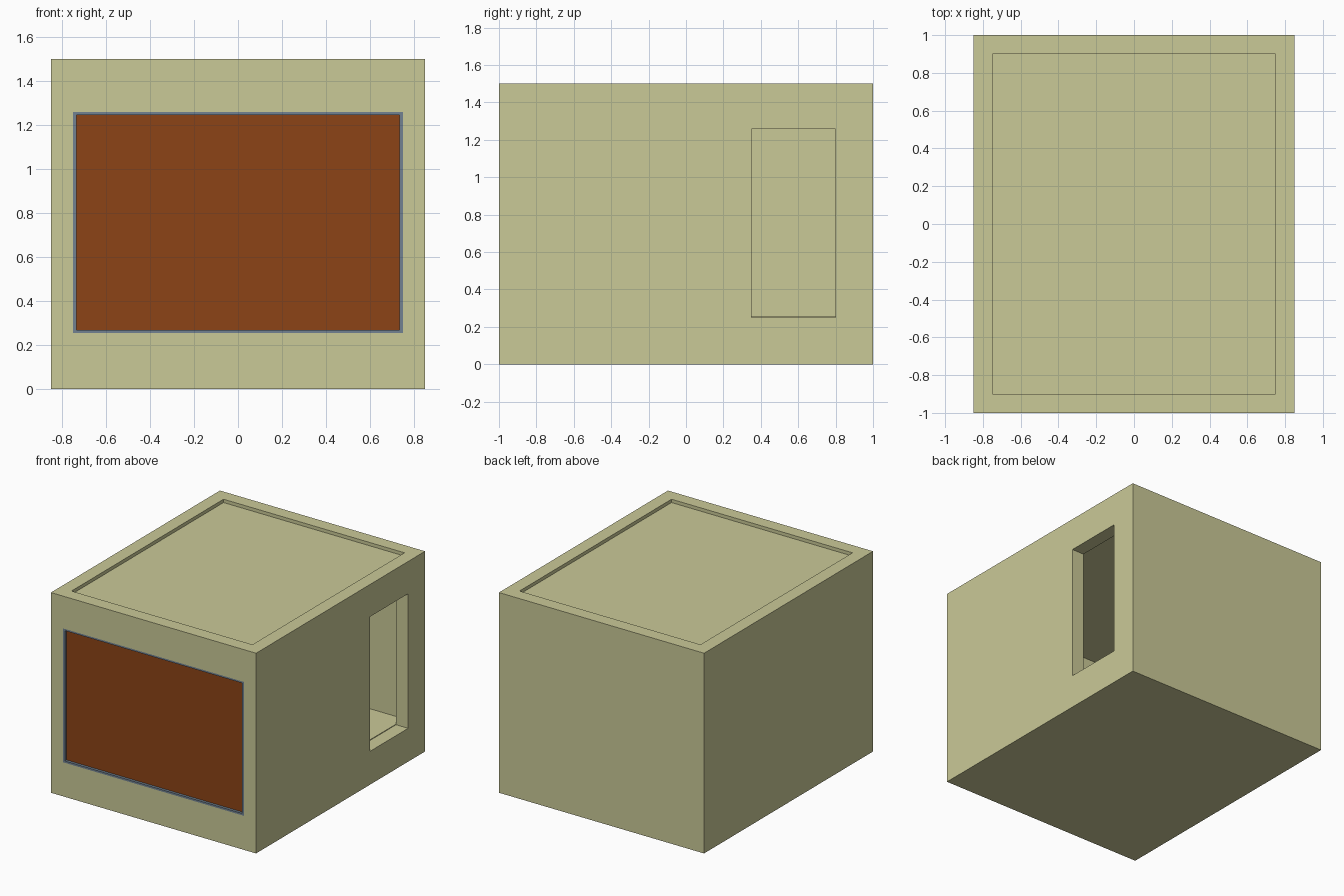
import bpy
import bmesh
from mathutils import Vector

if "Cube" in bpy.data.objects:
    bpy.data.objects.remove(bpy.data.objects["Cube"])


def material(name, rgb):
    # convert display colour to linear
    m = bpy.data.materials.new(name)
    m.diffuse_color = [(c / 255) ** 2.2 for c in rgb] + [1]
    m.use_nodes = True
    m.node_tree.nodes["Principled BSDF"].inputs["Base Color"].default_value = m.diffuse_color
    return m


def box(name, lo, hi, mat=None):
    lo, hi = Vector(lo), Vector(hi)
    bm = bmesh.new()
    bmesh.ops.create_cube(bm, size=1)
    bmesh.ops.scale(bm, vec=hi - lo, verts=bm.verts)
    bmesh.ops.translate(bm, vec=(lo + hi) / 2, verts=bm.verts)
    me = bpy.data.meshes.new(name)
    bm.to_mesh(me)
    bm.free()
    ob = bpy.data.objects.new(name, me)
    bpy.context.collection.objects.link(ob)
    if mat:
        me.materials.append(mat)
    return ob


def cut(target, lo, hi):
    cutter = box("cutter", lo, hi)
    cutter.hide_render = True
    mod = target.modifiers.new("cut", 'BOOLEAN')
    mod.operation = 'DIFFERENCE'
    mod.solver = 'EXACT'
    mod.object = cutter
    bpy.context.view_layer.objects.active = target
    bpy.ops.object.modifier_apply(modifier=mod.name)
    bpy.data.objects.remove(cutter)


plaster = material("plaster", (201, 200, 150))
wood = material("wood", (139, 69, 28))
metal = material("metal", (112, 128, 144))

# Outer walls with solid base, front opening and right-hand doorway
walls = box("walls", (-.85, -1, 0), (.85, 1, 1.5), plaster)
cut(walls, (-.75, -.9, .15), (.75, .9, 1.7))
cut(walls, (-.749, -1.1, .255), (.749, -.8, 1.258))
cut(walls, (.7, .35, .25), (1, .8, 1.258))

# Floor and sunken roof slab
box("floor", (-.75, -.9, .15), (.75, .9, .255), plaster)
box("roof_slab", (-.75, -.9, 1.375), (.75, .9, 1.475), plaster)

# Front metal frame with recessed wooden shutter
frame = box("shutter_frame", (-.749, -1, .255), (.749, -.9, 1.258), metal)
cut(frame, (-.735, -1.1, .269), (.735, -.8, 1.245))
box("shutter", (-.735, -.98, .269), (.735, -.92, 1.245), wood)
